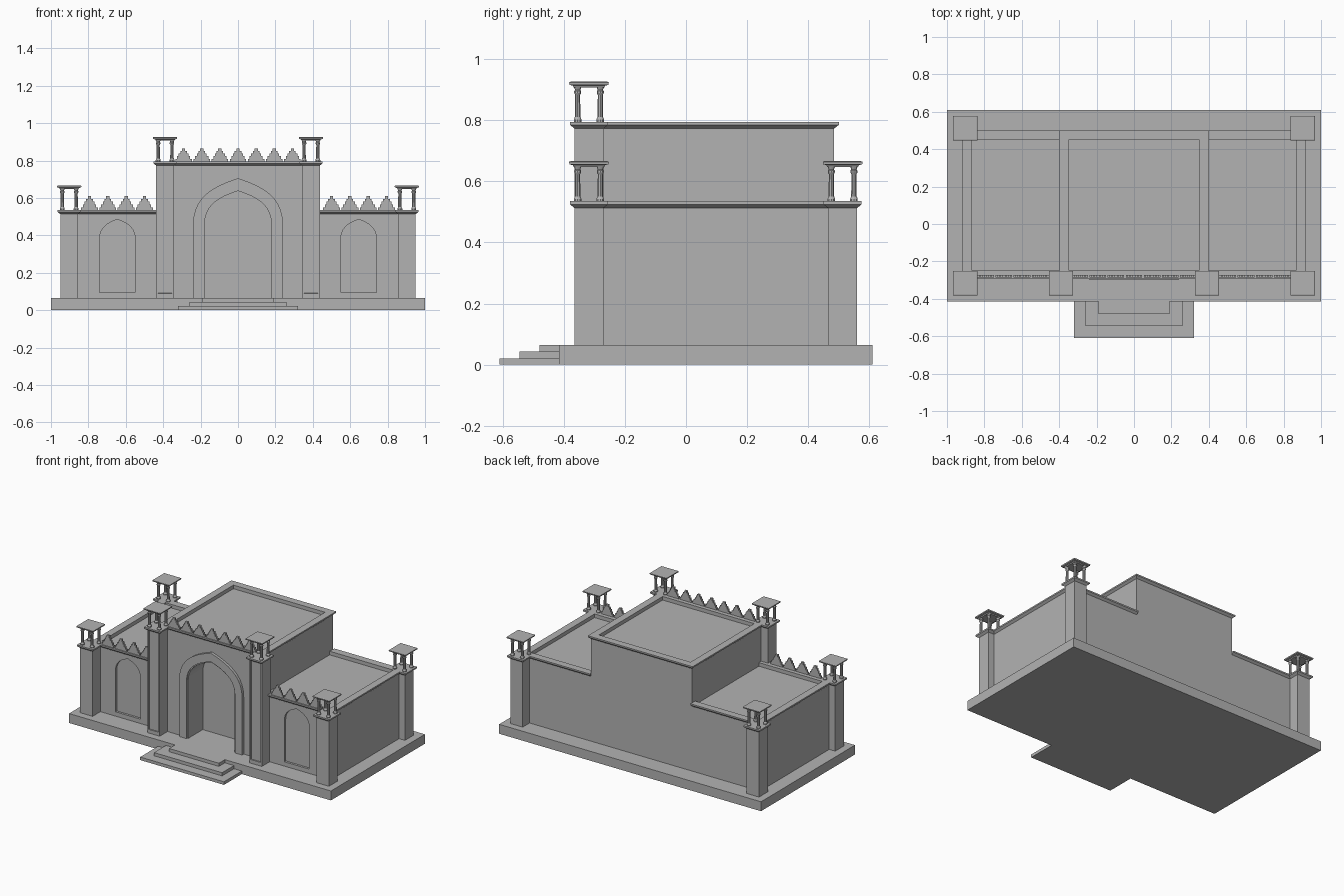
import bpy, bmesh, math
from mathutils import Vector

if "Cube" in bpy.data.objects:
    bpy.data.objects.remove(bpy.data.objects["Cube"])

stone = bpy.data.materials.new("grey_stone")
stone.diffuse_color = (0.45, 0.45, 0.45, 1)
stone.use_nodes = True
stone.node_tree.nodes["Principled BSDF"].inputs["Base Color"].default_value = stone.diffuse_color


def finish(name, bm):
    bmesh.ops.remove_doubles(bm, verts=bm.verts, dist=1e-5)
    bmesh.ops.recalc_face_normals(bm, faces=bm.faces)
    me = bpy.data.meshes.new(name)
    bm.to_mesh(me)
    bm.free()
    me.materials.append(stone)
    ob = bpy.data.objects.new(name, me)
    bpy.context.collection.objects.link(ob)
    return ob


def loft(bm, loops, ring=False):
    """Skin matching closed loops; cap both ends, or join them into a ring."""
    rows = [[bm.verts.new(p) for p in loop] for loop in loops]
    n = len(rows[0])
    pairs = list(zip(rows, rows[1:]))
    if ring:
        pairs.append((rows[-1], rows[0]))
    else:
        bm.faces.new(rows[0])
        bm.faces.new(rows[-1])
    for a, b in pairs:
        for i in range(n):
            j = (i + 1) % n
            bm.faces.new((a[i], a[j], b[j], b[i]))


def rect(cx, cy, hx, hy, z):
    return [(cx + sx * hx, cy + sy * hy, z) for sx, sy in ((-1, -1), (1, -1), (1, 1), (-1, 1))]


def box(name, x0, x1, y0, y1, z0, z1):
    bm = bmesh.new()
    c = ((x0 + x1) / 2, (y0 + y1) / 2, (x1 - x0) / 2, (y1 - y0) / 2)
    loft(bm, [rect(*c, z0), rect(*c, z1)])
    return finish(name, bm)


def prism(name, outline, y0, y1):
    bm = bmesh.new()
    loft(bm, [[(x, y, z) for x, z in outline] for y in (y0, y1)])
    return finish(name, bm)


def arch(cx, w, z0, spring, top, n=10):
    """Pointed arch outline from bottom right, over the apex, to bottom left."""
    h = top - spring
    ctrl = [Vector(p) for p in ((w, spring), (w, spring + .62 * h), (w * .5, spring + .84 * h), (0, top))]
    half = [(w, z0)]
    for i in range(n + 1):
        t = i / n
        p = sum((ctrl[k] * math.comb(3, k) * t ** k * (1 - t) ** (3 - k) for k in range(4)), Vector((0, 0)))
        half.append((p.x, p.y))
    return [(cx + x, z) for x, z in half] + [(cx - x, z) for x, z in half[-2::-1]]


def parapet(name, path, z, closed):
    """Flared cornice with raised rim; path holds x, y and outward direction."""
    prof = [(-.002, z - .04), (0, z - .022), (.015, z - .01), (.015, z), (-.035, z), (-.035, z - .04)]
    loops = [[(x + o * dx, y + o * dy, h) for o, h in prof] for x, y, dx, dy in path]
    bm = bmesh.new()
    loft(bm, loops, ring=closed)
    return finish(name, bm)


FLOOR, WING, MID = .065, .535, .795
FRONT, BACK = -.28, .485

# Plinth and steps
box("plinth", -1, 1, -.415, .61, 0, FLOOR)
for i, (w, y, h) in enumerate(((.32, -.61, .021), (.26, -.545, .043), (.19, -.48, FLOOR))):
    box(f"step_{i + 1}", -w, w, y, -.41, 0, h)

# Main body: low wings and tall middle in one profile
r1, r2 = WING - .025, MID - .025
body = prism("main_body", [(-.905, .06), (.905, .06), (.905, r1), (.385, r1), (.385, r2),
                           (-.385, r2), (-.385, r1), (-.905, r1)], FRONT, BACK)

# Entrance recess and shallow wing niches
cutters = [prism("entrance_cutter", arch(0, .178, .05, .46, .637), FRONT - .1, FRONT + .15)]
for s in (-1, 1):
    cutters.append(prism("niche_cutter", arch(s * .645, .095, .095, .38, .485), FRONT - .1, FRONT + .015))
for c in cutters:
    c.hide_render = True
    c.hide_viewport = True
    m = body.modifiers.new("recess", "BOOLEAN")
    m.operation = "DIFFERENCE"
    m.solver = "EXACT"
    m.object = c

# Raised frame round the entrance, with a thin inner lip
for name, wi, ti, wo, to, y in (("entrance_frame", .185, .645, .24, .705, -.298),
                                ("entrance_lip", .178, .637, .186, .646, -.29)):
    inner, outer = arch(0, wi, .06, .46, ti), arch(0, wo, .06, .46, to)
    bm = bmesh.new()
    loft(bm, [[(a[0], y, a[1]), (b[0], y, b[1]), (b[0], FRONT + .005, b[1]), (a[0], FRONT + .005, a[1])]
              for a, b in zip(inner, outer)])
    finish(name, bm)

# Roof parapets
parapet("middle_parapet", [(-.385, FRONT, -1, -1), (.385, FRONT, 1, -1),
                           (.385, BACK, 1, 1), (-.385, BACK, -1, 1)], MID, True)
for s, side in ((-1, "left"), (1, "right")):
    parapet(f"{side}_wing_parapet", [(s * .385, BACK, 0, 1), (s * .905, BACK, s, 1),
                                     (s * .905, FRONT, s, -1), (s * .385, FRONT, 0, -1)], WING, False)


# Stepped merlons along the front
def merlon(x, z, w, h, steps=5):
    right = []
    for i in range(steps):
        half = w / 2 * (1 - i / steps)
        right += [(half, z + h * i / steps), (half, z + h * (i + 1) / steps)]
    right[0] = (w / 2, z - .003)
    prism("merlon", [(x + a, b) for a, b in right] + [(x - a, b) for a, b in right[::-1]], -.286, -.272)


for i in range(7):
    merlon((i - 3) * .097, MID, .088, .07)
for s in (-1, 1):
    for i in range(4):
        merlon(s * (.5 + i * .098), WING, .09, .075)


# Towers with open kiosks on top
def tower(cx, cy, z, panel):
    h = .0475
    bm = bmesh.new()
    levels = ((h, .06), (h, z - .022), (h + .015, z - .01), (h + .015, z))
    loft(bm, [rect(cx, cy, a, a, b) for a, b in levels])
    if panel:
        bmesh.ops.recalc_face_normals(bm, faces=bm.faces)
        face = min(bm.faces, key=lambda f: f.calc_center_median().y - f.calc_area())
        face = max((f for f in bm.faces if f.normal.y < -.99), key=lambda f: f.calc_area())
        bmesh.ops.inset_region(bm, faces=[face], thickness=.014, depth=0)
        bmesh.ops.translate(bm, verts=face.verts, vec=(0, 0, .02))
        inner = bmesh.ops.inset_region(bm, faces=[face], thickness=.0005, depth=-.008)
    finish("tower", bm)

    # Four turned columns
    bm = bmesh.new()
    prof = ((.013, 0), (.013, .008), (.0095, .016), (.0085, .088), (.012, .094), (.012, .1), (.009, .104), (.014, .116))
    for sx in (-1, 1):
        for sy in (-1, 1):
            loft(bm, [[(cx + sx * .037 + r * math.cos(k * math.pi / 5), cy + sy * .037 + r * math.sin(k * math.pi / 5), z + b)
                       for k in range(10)] for r, b in prof])
    finish("kiosk_columns", bm)

    # Flat flared canopy
    bm = bmesh.new()
    loft(bm, [rect(cx, cy, a, a, z + b) for a, b in ((.05, .112), (.053, .118), (.064, .121), (.065, .129), (.06, .131))])
    finish("kiosk_canopy", bm)


for s in (-1, 1):
    tower(s * .9025, -.3175, WING, False)
    tower(s * .9025, .5125, WING, False)
    tower(s * .39, -.3175, MID, True)
